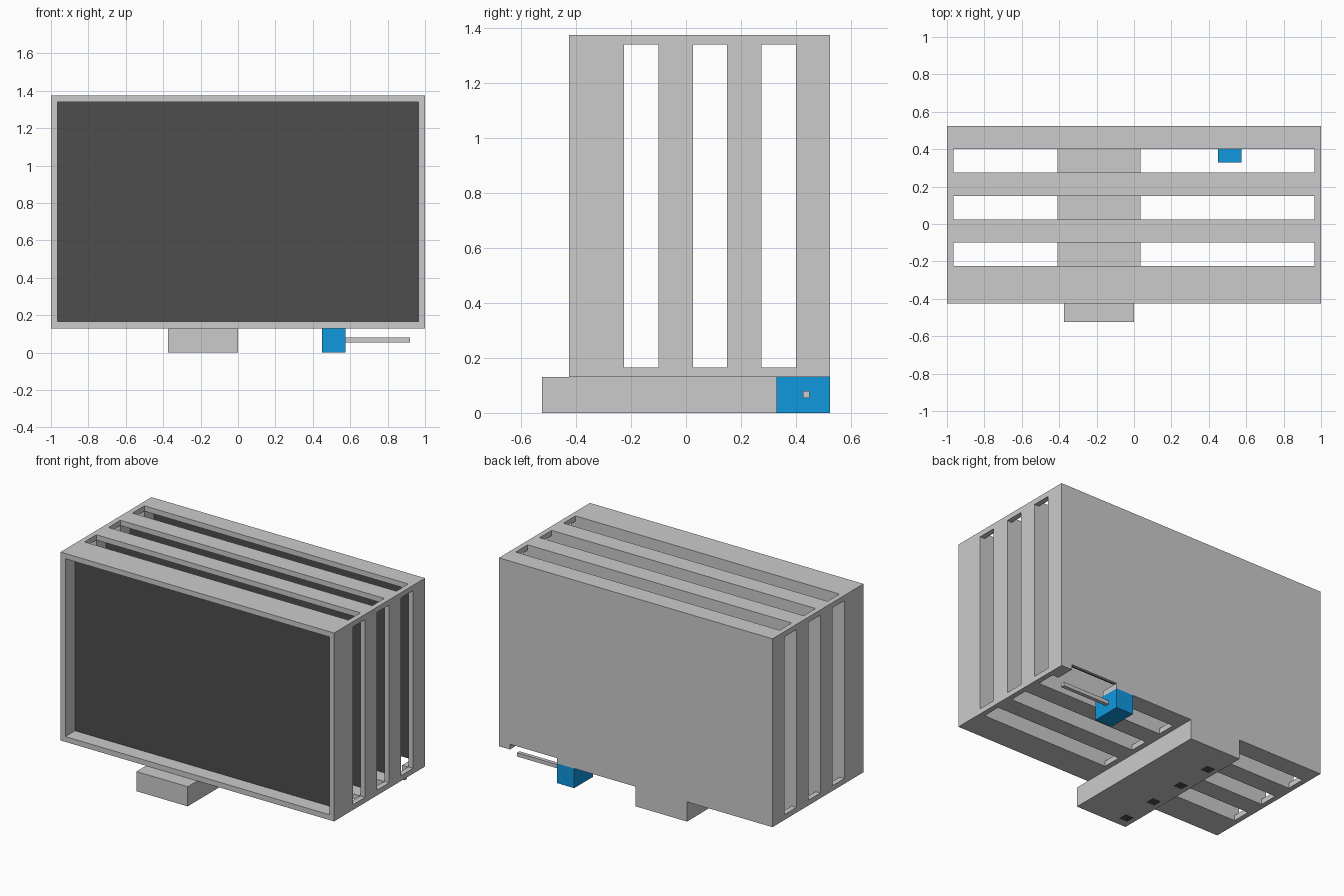
import bpy, bmesh

if "Cube" in bpy.data.objects:
    bpy.data.objects.remove(bpy.data.objects["Cube"])

T = 0.035                      # frame wall thickness
Z0, Z1 = 0.13, 1.375           # cabinet bottom and top
XI, ZA, ZB = 1 - T, Z0 + T, Z1 - T
GAPS = [(-0.225, -0.1), (0.025, 0.15), (0.275, 0.4)]
RECESS, PANEL = 0.1, 0.0125


def material(name, rgb):
    m = bpy.data.materials.new(name)
    m.diffuse_color = (*rgb, 1)
    m.use_nodes = True
    m.node_tree.nodes["Principled BSDF"].inputs["Base Color"].default_value = m.diffuse_color
    return m


def box(name, x, y, z, mat=None):
    bm = bmesh.new()
    bmesh.ops.create_cube(bm, size=1)
    for v in bm.verts:
        v.co = [r[0] if c < 0 else r[1] for c, r in zip(v.co, (x, y, z))]
    me = bpy.data.meshes.new(name)
    bm.to_mesh(me)
    bm.free()
    ob = bpy.data.objects.new(name, me)
    bpy.context.collection.objects.link(ob)
    if mat:
        me.materials.append(mat)
    return ob


def cut(target, x, y, z):
    cutter = box("cutter", x, y, z)
    mod = target.modifiers.new("cut", 'BOOLEAN')
    mod.operation, mod.solver, mod.object = 'DIFFERENCE', 'EXACT', cutter
    bpy.context.view_layer.objects.active = target
    bpy.ops.object.modifier_apply(modifier=mod.name)
    bpy.data.objects.remove(cutter)


dark = material("dark_panel", (0.074, 0.074, 0.074))
blue = material("blue", (0.005, 0.31, 0.73))

# cabinet: four framed slabs joined by corner rails
cabinet = box("cabinet", (-1, 1), (-0.425, 0.525), (Z0, Z1))
cut(cabinet, (-XI, XI), (-0.6, -0.425 + RECESS + PANEL), (ZA, ZB))
for a, b in GAPS:
    cut(cabinet, (-XI, XI), (a, b + RECESS + PANEL), (ZA, ZB))
    cut(cabinet, (-1.2, 1.2), (a, b), (ZA, ZB))
    cut(cabinet, (-XI, XI), (a, b), (-0.1, 1.6))
# opening behind the lever
cut(cabinet, (0.575, 0.92), (0.38, 0.7), (0, ZA))

# dark panels set back in each frame
for y in [-0.425] + [g[1] for g in GAPS]:
    box("panel", (-XI, XI), (y + RECESS, y + RECESS + PANEL), (ZA, ZB), dark)

# bridges across the bottom slots, above the base rail
for a, b in GAPS:
    box("bridge", (-0.41, 0.035), (a, b), (Z0, ZA))

# base rail with dark sockets underneath
rail = box("base_rail", (-0.375, 0), (-0.525, 0.525), (0, Z0))
for i in range(4):
    y = -0.44 + 0.25 * i
    spot = (-0.343, -0.28), (y - 0.031, y + 0.031)
    cut(rail, *spot, (-0.1, 0.03))
    box("socket", *spot, (0, 0.03), dark)

# blue block and its lever
box("lever_block", (0.45, 0.575), (0.33, 0.525), (0, Z0), blue)
box("lever", (0.575, 0.92), (0.425, 0.45), (0.055, 0.08))
